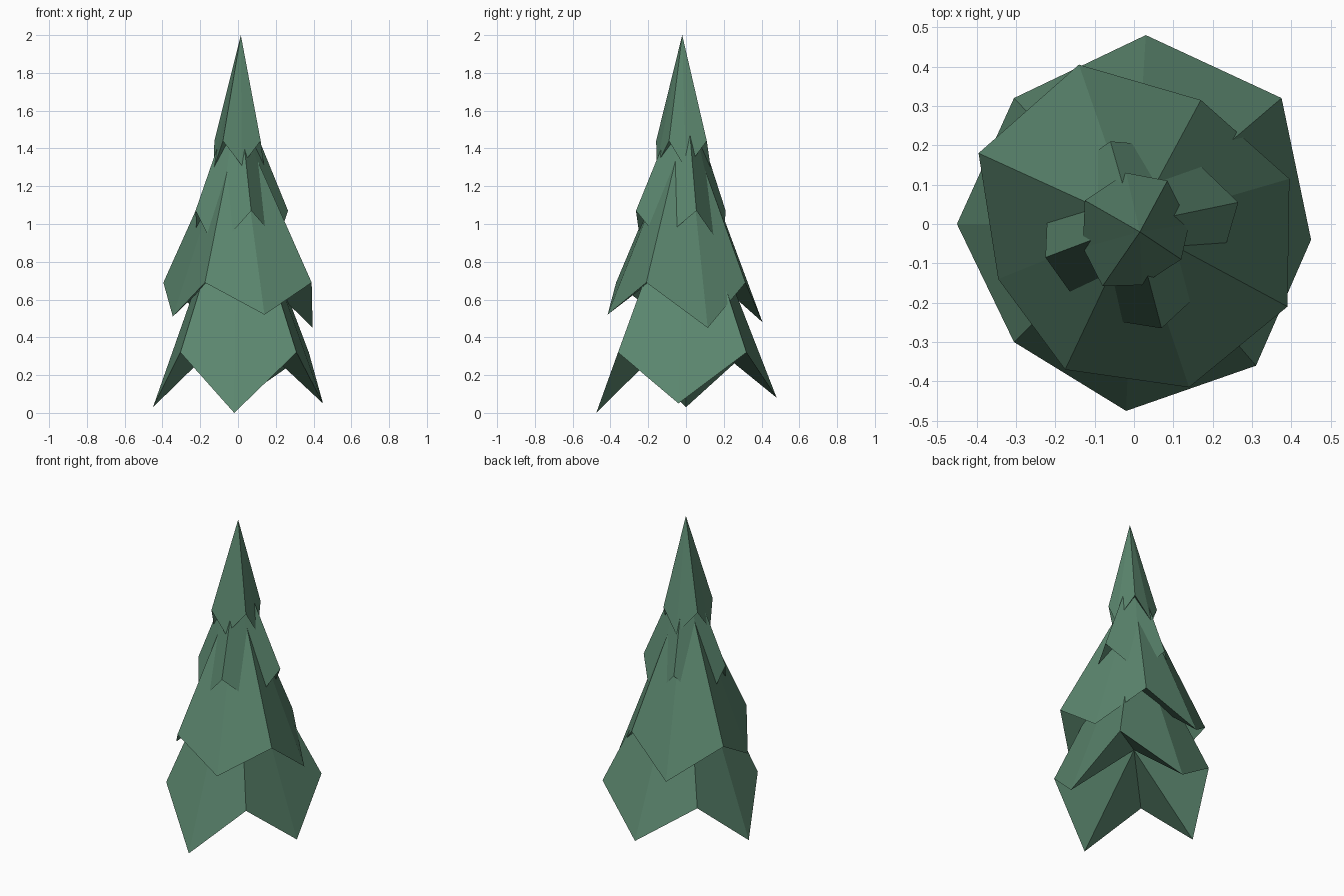
import bpy
import bmesh

cube = bpy.data.objects.get("Cube")
if cube:
    bpy.data.objects.remove(cube, do_unlink=True)

# Single foliage colour
green = bpy.data.materials.new("foliage_green")
green.use_nodes = True
colour = (0.105, 0.24, 0.157, 1)
green.diffuse_color = colour
shader = green.node_tree.nodes["Principled BSDF"]
shader.inputs["Base Color"].default_value = colour
shader.inputs["Roughness"].default_value = 0.9


def branch_tier(name, peak, rim_height, hollow, corners, tips):
    """Folded cone: raised corners alternate with drooping tips, hollow below."""
    bm = bmesh.new()
    rim = []
    for (x, y), tip in zip(corners, tips):
        rim.append(bm.verts.new((x, y, rim_height)))
        rim.append(bm.verts.new(tip))
    top = bm.verts.new(peak)
    under = bm.verts.new((0, 0, hollow))
    for i, vert in enumerate(rim):
        following = rim[(i + 1) % len(rim)]
        bm.faces.new((top, vert, following))
        bm.faces.new((under, following, vert))
    bmesh.ops.recalc_face_normals(bm, faces=bm.faces[:])
    mesh = bpy.data.meshes.new(name)
    bm.to_mesh(mesh)
    bm.free()
    mesh.materials.append(green)
    tier = bpy.data.objects.new(name, mesh)
    bpy.context.scene.collection.objects.link(tier)
    return tier


# Each tier runs anticlockwise; every tip follows its corner
branch_tier(
    "bottom_branches", peak=(0, 0, 1.31), rim_height=0.32, hollow=0.47,
    corners=[(0.31, -0.36), (0.375, 0.32), (-0.305, 0.32), (-0.305, -0.3)],
    tips=[(0.45, -0.04, 0.05), (0.03, 0.48, 0.08),
          (-0.45, 0, 0.03), (-0.02, -0.475, 0)])

branch_tier(
    "lower_branches", peak=(0, 0, 1.57), rim_height=0.69, hollow=0.84,
    corners=[(0.39, -0.21), (0.17, 0.315), (-0.395, 0.18), (-0.175, -0.37)],
    tips=[(0.395, 0.115, 0.45), (-0.14, 0.405, 0.48),
          (-0.345, -0.14, 0.51), (0.14, -0.415, 0.52)])

branch_tier(
    "upper_branches", peak=(0, 0, 1.72), rim_height=1.07, hollow=1.18,
    corners=[(0.07, -0.265), (0.265, 0.055), (-0.06, 0.21), (-0.225, -0.085)],
    tips=[(0.21, -0.135, 0.91), (0.12, 0.195, 0.87),
          (-0.217, 0.1, 0.88), (-0.118, -0.235, 0.86)])

branch_tier(
    "crown_branches", peak=(0.015, -0.02, 2), rim_height=1.44, hollow=1.5,
    corners=[(0.12, -0.09), (0.085, 0.11), (-0.125, 0.06), (-0.08, -0.158)],
    tips=[(0.14, 0, 1.29), (-0.02, 0.13, 1.3),
          (-0.13, -0.06, 1.29), (0.02, -0.155, 1.31)])
